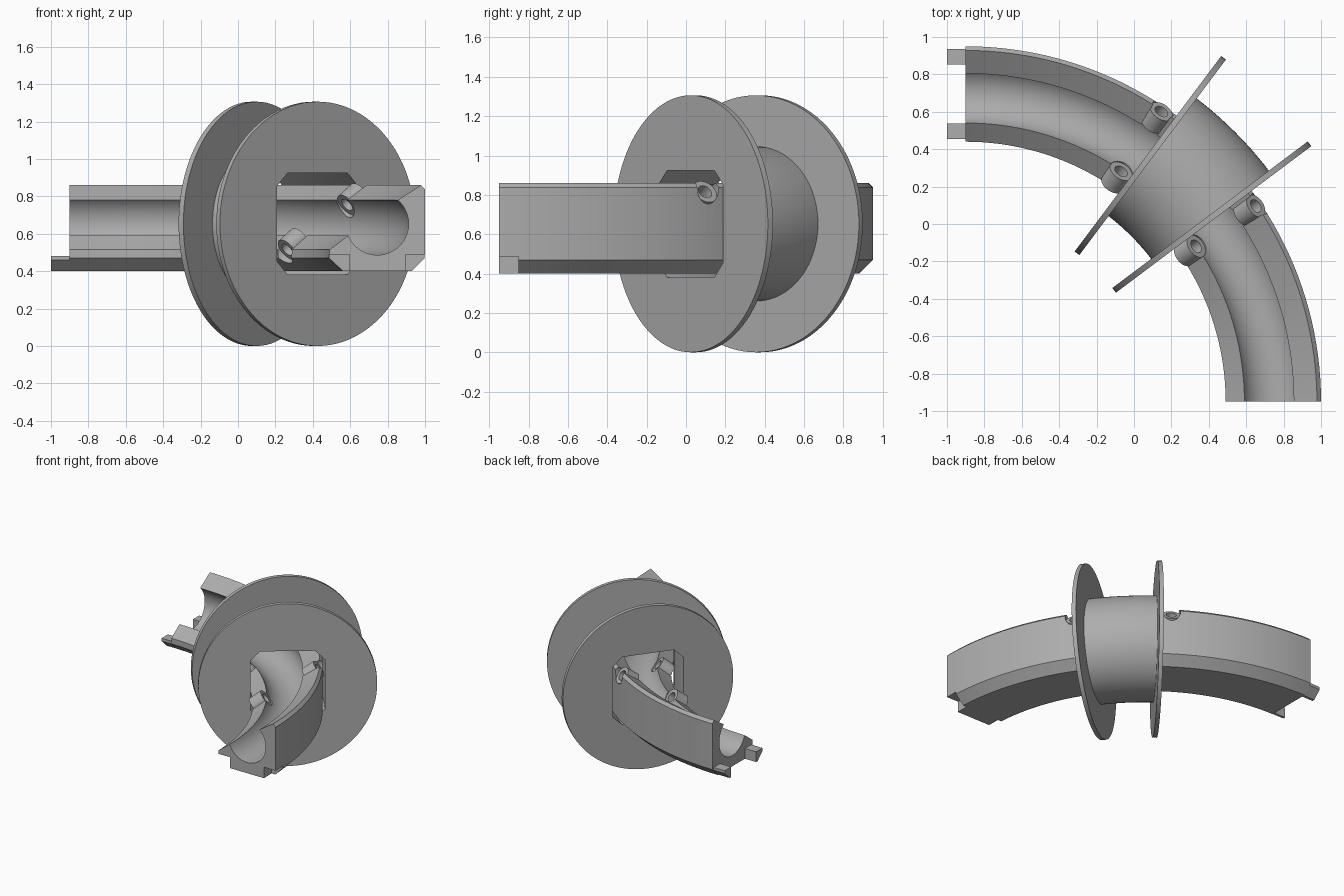
import bpy, bmesh
from math import sin, cos, radians
from mathutils import Vector

cube = bpy.data.objects.get("Cube")
if cube:
    bpy.data.objects.remove(cube, do_unlink=True)

grey = bpy.data.materials.new("light grey")
grey.use_nodes = True
GREY = (0.42, 0.42, 0.42, 1)
grey.diffuse_color = GREY
grey.node_tree.nodes["Principled BSDF"].inputs["Base Color"].default_value = GREY

CENTRE = Vector((-0.9, -0.95, 0))   # centre of the track bend
R, H = 1.645, 0.653                 # track axis: bend radius and height
UP = Vector((0, 0, 1))


def radial(a):
    return Vector((cos(radians(a)), sin(radians(a)), 0))


def make(name, rings):
    """Closed solid lofted through a list of rings of points."""
    bm = bmesh.new()
    loops = [[bm.verts.new(p) for p in ring] for ring in rings]
    for a, b in zip(loops, loops[1:]):
        for i in range(len(a)):
            j = (i + 1) % len(a)
            bm.faces.new((a[i], a[j], b[j], b[i]))
    bm.faces.new(loops[0][::-1])
    bm.faces.new(loops[-1])
    bmesh.ops.recalc_face_normals(bm, faces=bm.faces)
    mesh = bpy.data.meshes.new(name)
    bm.to_mesh(mesh)
    bm.free()
    mesh.materials.append(grey)
    obj = bpy.data.objects.new(name, mesh)
    bpy.context.collection.objects.link(obj)
    return obj


def sweep(name, profile, stations):
    """Profile in (radius, height), placed at (angle, tangent offset)."""
    rings = []
    for a, t in stations:
        d = radial(a)
        rings.append([CENTRE + d * r + radial(a + 90) * t + UP * z for r, z in profile])
    return make(name, rings)


def bend(a0, a1, n):
    return [(a0 + (a1 - a0) * i / n, 0) for i in range(n + 1)]


def arc(radius, a0, a1, n):
    return [(R + radius * cos(radians(a0 + (a1 - a0) * i / n)),
             H + radius * sin(radians(a0 + (a1 - a0) * i / n))) for i in range(n + 1)]


def circle(radius, n):
    return arc(radius, 0, 360, n)[:-1]


def rod(name, centre, axis, radius, half):
    u = axis.orthogonal().normalized()
    v = axis.cross(u)
    rings = [[centre + axis * s + (u * cos(radians(k * 10)) + v * sin(radians(k * 10))) * radius
              for k in range(36)] for s in (-half, half)]
    return make(name, rings)


def cut(obj, cutter):
    mod = obj.modifiers.new("cut", 'BOOLEAN')
    mod.operation = 'DIFFERENCE'
    mod.solver = 'EXACT'
    mod.object = cutter
    bpy.context.view_layer.update()
    bpy.context.view_layer.objects.active = obj
    bpy.ops.object.modifier_apply(modifier=mod.name)
    bpy.data.objects.remove(cutter, do_unlink=True)


def smooth(obj):
    bpy.ops.object.select_all(action='DESELECT')
    obj.select_set(True)
    bpy.context.view_layer.objects.active = obj
    bpy.ops.object.shade_smooth_by_angle(angle=radians(25))


parts = []

# Curved track: slanted open top with a round groove
groove = arc(0.167, 49, -158, 36)
track_profile = [(1.465, 0.4), (1.83, 0.4), (1.9, 0.47), (1.9, 0.838), (1.878, 0.86),
                 *groove, (1.39, 0.515), (1.39, 0.47)]
track = sweep("curved_track", track_profile, bend(0, 90, 48))
parts.append(track)

# Joining sockets at one end and pegs at the other
for side, sign in (("inner", -1), ("outer", 1)):
    near, far = R + sign * 0.15, R + sign * 0.27
    box = [(near, 0.38), (far, 0.38), (far, 0.488), (near, 0.488)]
    cut(track, sweep("socket_cutter", box, [(0, -0.05), (0, 0.1)]))
    inside, outside = R + sign * 0.158, R + sign * 0.24
    peg = [(inside, 0.4), (R + sign * 0.178, 0.4), (outside, 0.46), (outside, 0.482),
           (inside, 0.482)]
    parts.append(sweep(side + "_peg", peg, [(90, -0.02), (90, 0.1)]))

# Hollow bosses running parallel to the slanted top, next to the spool
for end, a in (("front", 34), ("back", 56)):
    axis = radial(a) * 0.8 + UP * 0.6
    for side, r, z in (("inner", 1.445, 0.545), ("outer", 1.83, 0.785)):
        mid = CENTRE + radial(a) * r + UP * z
        cut(track, rod("pocket_cutter", mid, axis, 0.066, 0.13))
        boss = rod(f"{end}_{side}_boss", mid, axis, 0.067, 0.052)
        cut(boss, rod("bore_cutter", mid, axis, 0.038, 0.2))
        parts.append(boss)


# Spool: curved barrel between two flat discs, with an eight-sided passage
def passage():
    w, c = 0.272, 0.2
    shape = [(c, -w), (w, -c), (w, c), (c, w), (-c, w), (-w, c), (-w, -c), (-c, -w)]
    return sweep("passage_cutter", [(R + x, H + z) for x, z in shape], bend(30, 60, 16))


barrel = sweep("spool_barrel", circle(0.393, 72), bend(36.87, 53.13, 10))
cut(barrel, passage())
parts.append(barrel)
for end, a in (("front", 36.87), ("back", 53.13)):
    disc = sweep(end + "_disc", circle(H, 96), [(a, -0.016), (a, 0.016)])
    cut(disc, passage())
    parts.append(disc)

for part in parts:
    smooth(part)
